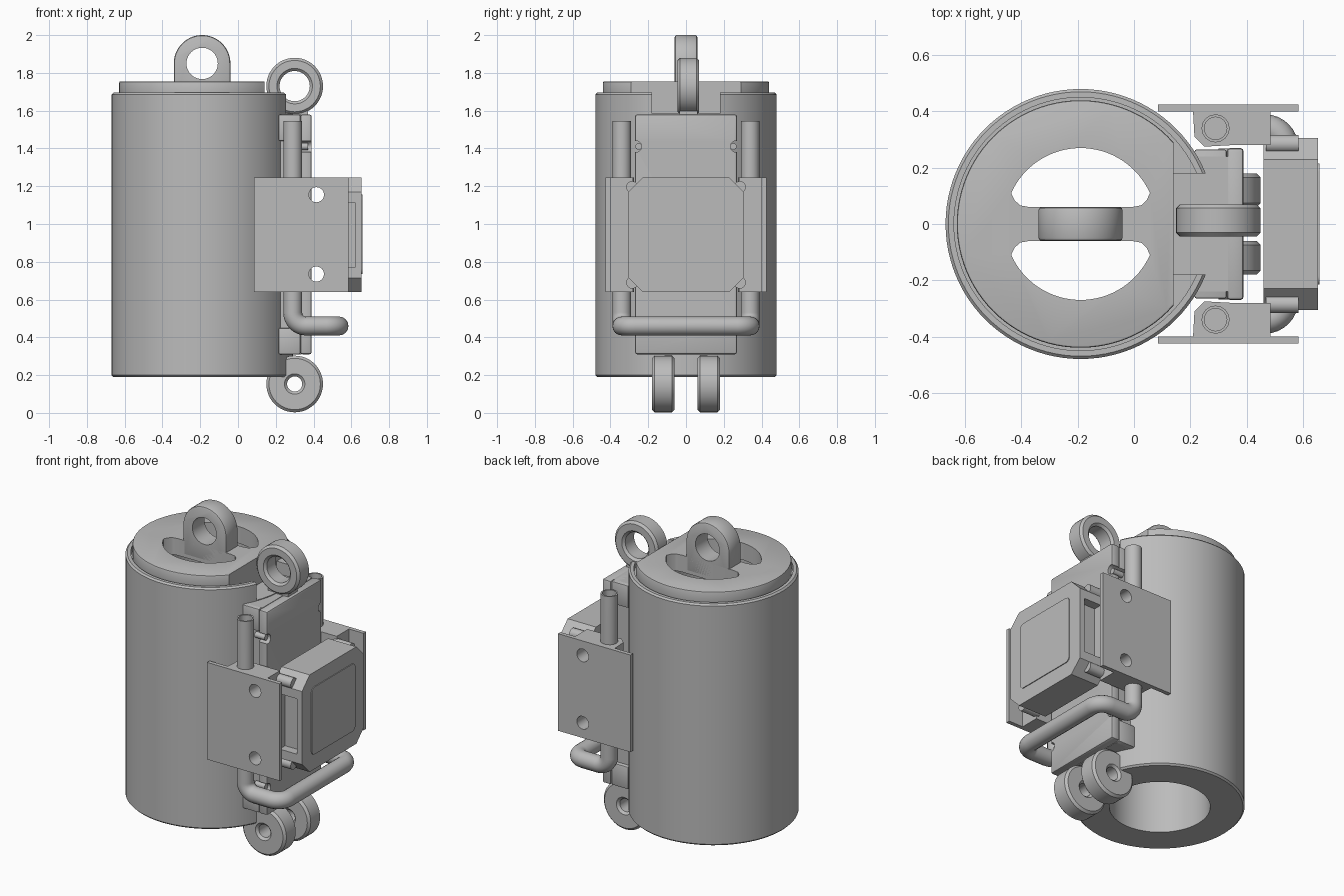
import bpy, bmesh
from math import cos, sin, pi, radians
from mathutils import Vector

if "Cube" in bpy.data.objects:
    bpy.data.objects.remove(bpy.data.objects["Cube"])

grey = bpy.data.materials.new("plain grey")
grey.use_nodes = True
COLOUR = (0.5, 0.5, 0.5, 1)
grey.diffuse_color = COLOUR
grey.node_tree.nodes["Principled BSDF"].inputs["Base Color"].default_value = COLOUR

CX = -0.19  # axis of the canister


def activate(ob):
    bpy.ops.object.select_all(action='DESELECT')
    ob.select_set(True)
    bpy.context.view_layer.objects.active = ob


def place(axis, a, b, d):
    return {'x': (d, a, b), 'y': (a, d, b), 'z': (a, b, d)}[axis]


def finish(name, bm, bevel=0.0):
    bmesh.ops.recalc_face_normals(bm, faces=bm.faces)
    me = bpy.data.meshes.new(name)
    bm.to_mesh(me)
    bm.free()
    me.materials.append(grey)
    ob = bpy.data.objects.new(name, me)
    bpy.context.collection.objects.link(ob)
    activate(ob)
    if bevel:
        mod = ob.modifiers.new("Bevel", 'BEVEL')
        mod.width, mod.segments, mod.limit_method = bevel, 2, 'ANGLE'
        bpy.ops.object.modifier_apply(modifier=mod.name)
    bpy.ops.object.shade_smooth_by_angle(angle=radians(30))
    return ob


def prism(name, pts, axis, lo, hi, bevel=0.0):
    bm = bmesh.new()
    ends = [[bm.verts.new(place(axis, a, b, d)) for a, b in pts] for d in (lo, hi)]
    bm.faces.new(ends[0])
    bm.faces.new(ends[1])
    n = len(pts)
    for i in range(n):
        j = (i + 1) % n
        bm.faces.new((ends[0][i], ends[0][j], ends[1][j], ends[1][i]))
    return finish(name, bm, bevel)


def arc(cx, cy, r, start, end, n):
    angles = [radians(start + (end - start) * i / n) for i in range(n + 1)]
    return [(cx + r * cos(t), cy + r * sin(t)) for t in angles]


def cylinder(name, a, b, r, axis, lo, hi, n=32, bevel=0.0):
    return prism(name, arc(a, b, r, 0, 360, n)[:-1], axis, lo, hi, bevel)


def box(name, x, y, z, bevel=0.0):
    return prism(name, [(x[0], y[0]), (x[1], y[0]), (x[1], y[1]), (x[0], y[1])],
                 'z', z[0], z[1], bevel)


def lathe(name, profile, axis, a, b, d=0.0, n=96):
    """Revolve a closed (radius, height) profile around an axis."""
    bm = bmesh.new()
    rows = [[bm.verts.new(place(axis, a + r * cos(2 * pi * i / n),
                                b + r * sin(2 * pi * i / n), d + h))
             for r, h in profile] for i in range(n)]
    m = len(profile)
    for i in range(n):
        p, q = rows[i], rows[(i + 1) % n]
        for k in range(m):
            l = (k + 1) % m
            bm.faces.new((p[k], p[l], q[l], q[k]))
    return finish(name, bm)


def cut(ob, *cutters):
    for c in cutters:
        c.hide_render = True
        mod = ob.modifiers.new("Cut", 'BOOLEAN')
        mod.operation, mod.solver, mod.object = 'DIFFERENCE', 'EXACT', c
        activate(ob)
        bpy.ops.object.modifier_apply(modifier=mod.name)
        bpy.data.objects.remove(c)
    bpy.ops.object.shade_smooth_by_angle(angle=radians(30))


def eyelet(name, x, z, r, hole, y0, y1):
    w, c = (y1 - y0) / 2, 0.014
    lathe(name, [(hole + c, -w), (r - c, -w), (r, c - w), (r, w - c), (r - c, w),
                 (hole + c, w), (hole, w - c), (hole, c - w)], 'y', x, z, (y0 + y1) / 2, 48)


# Hollow canister with a slot in the rim for the upper eyelet
body = lathe("canister_body", [(0.285, 0.19), (0.47, 0.19), (0.48, 0.20), (0.48, 1.685),
                               (0.47, 1.695), (0.45, 1.695), (0.45, 1.66), (0.285, 1.66)],
             'z', CX, 0)
cut(body, box("slot_cutter", (0.14, 0.4), (-0.18, 0.18), (1.585, 1.8)))

# Lid with a straight edge and two curved openings
lid = cylinder("lid", CX, 0, 0.44, 'z', 1.65, 1.755, 96, 0.008)
cut(lid, box("edge_cutter", (0.14, 0.4), (-0.5, 0.5), (1.6, 1.8)))
for s in (1, -1):
    opening = [(CX + x, s * y) for x, y in
               arc(0, 0, 0.27, 24, 156, 32) + [(-0.235, 0.085), (-0.215, 0.066), (-0.18, 0.06),
                                               (0.18, 0.06), (0.215, 0.066), (0.235, 0.085)]]
    cut(lid, prism("opening_cutter", opening, 'z', 1.6, 1.8))

# Lifting tab on the lid
tab = prism("lid_tab", arc(CX, 1.85, 0.15, 0, 180, 32) + [(CX - 0.15, 1.66), (CX + 0.15, 1.66)],
            'y', -0.06, 0.06, 0.012)
cut(tab, cylinder("tab_hole_cutter", CX, 1.85, 0.083, 'y', -0.1, 0.1, 40))

# Eyelets above and below the rail
eyelet("upper_eyelet", 0.30, 1.73, 0.15, 0.08, -0.045, 0.07)
box("upper_eyelet_neck", (0.23, 0.37), (-0.035, 0.06), (1.56, 1.615))
for side, y in (("left", 0.06), ("right", -0.18)):
    eyelet(side + "_lower_eyelet", 0.30, 0.153, 0.15, 0.04, y, y + 0.12)

# Mounting rail on the canister wall
box("rail_base", (0.18, 0.335), (-0.24, 0.24), (0.31, 1.58))
for z in (0.31, 1.44):
    box("rail_clip", (0.215, 0.33), (-0.265, 0.265), (z, z + 0.14), 0.008)
rail = box("rail_plate", (0.33, 0.39), (-0.27, 0.27), (0.31, 1.58), 0.012)
for s in (1, -1):
    for z in (0.48, 1.41):
        cut(rail, cylinder("notch_cutter", s * 0.265, z, 0.03, 'x', 0.3, 0.5, 20))
        cylinder("rail_pin", s * 0.25, z, 0.018, 'x', 0.3, 0.37, 16)

# Side brackets that grip the rod
outline = [(0.085, 0.425), (0.585, 0.425), (0.585, 0.40), (0.485, 0.40), (0.485, 0.28),
           (0.34, 0.28), (0.25, 0.275), (0.215, 0.31), (0.21, 0.40), (0.085, 0.40)]
for side, s in (("left", 1), ("right", -1)):
    bracket = prism(side + "_bracket", [(x, s * y) for x, y in outline], 'z', 0.64, 1.245)
    for z in (0.735, 1.155):
        cut(bracket, cylinder("bolt_cutter", 0.415, z, 0.04, 'y', -0.6, 0.6))
    for z in (0.69, 1.195):
        cylinder(side + "_cover_pin", s * 0.285, z, 0.032, 'x', 0.47, 0.585, 20)

# Box cover with clipped corners, side slots and a raised panel
corner = 0.075
hy, z0, z1 = 0.305, 0.64, 1.245
cover = prism("front_cover", [(-hy + corner, z0), (hy - corner, z0), (hy, z0 + corner),
                              (hy, z1 - corner), (hy - corner, z1), (-hy + corner, z1),
                              (-hy, z1 - corner), (-hy, z0 + corner)], 'x', 0.46, 0.655)
for s in (1, -1):
    cut(cover, box("slot_cutter", (0.50, 0.62), sorted((s * 0.25, s * 0.4)), (0.77, 1.115)))
panel = []
for i, (a, b) in enumerate(((1, 1), (-1, 1), (-1, -1), (1, -1))):
    panel += arc(a * 0.185, 0.945 + b * 0.18, 0.03, 90 * i, 90 * i + 90, 6)
prism("cover_panel", panel, 'x', 0.652, 0.66)


# Bent rod: two legs joined by a low crossbar
def rounded_path(corners, r):
    pts = [corners[0]]
    for a, p, b in zip(corners, corners[1:], corners[2:]):
        u, v = (a - p).normalized(), (b - p).normalized()
        for i in range(9):
            t = pi / 2 * i / 8
            pts.append(p + u * r * (1 - sin(t)) + v * r * (1 - cos(t)))
    return pts + [corners[-1]]


leg_x, leg_y, top_z, bar_x, bar_z = 0.29, 0.34, 1.545, 0.535, 0.46
half = [Vector((leg_x, -leg_y, top_z)), Vector((leg_x, -leg_y, bar_z)),
        Vector((bar_x, -leg_y, bar_z))]
corners = half + [Vector((v.x, -v.y, v.z)) for v in reversed(half)]
path = rounded_path(corners, 0.07)
curve = bpy.data.curves.new("bent_rod", 'CURVE')
curve.dimensions = '3D'
curve.bevel_depth, curve.bevel_resolution, curve.use_fill_caps = 0.05, 6, True
spline = curve.splines.new('POLY')
spline.points.add(len(path) - 1)
for pt, co in zip(spline.points, path):
    pt.co = (*co, 1)
curve.materials.append(grey)
rod = bpy.data.objects.new("bent_rod", curve)
bpy.context.collection.objects.link(rod)
activate(rod)
bpy.ops.object.convert(target='MESH')
rod = bpy.context.view_layer.objects.active
bm = bmesh.new()
bm.from_mesh(rod.data)
bmesh.ops.remove_doubles(bm, verts=bm.verts, dist=0.0001)
bmesh.ops.recalc_face_normals(bm, faces=bm.faces)
bm.to_mesh(rod.data)
bm.free()
for s in (1, -1):
    cut(rod, cylinder("bore_cutter", leg_x, s * leg_y, 0.04, 'z', 1.2, 1.7, 24))
